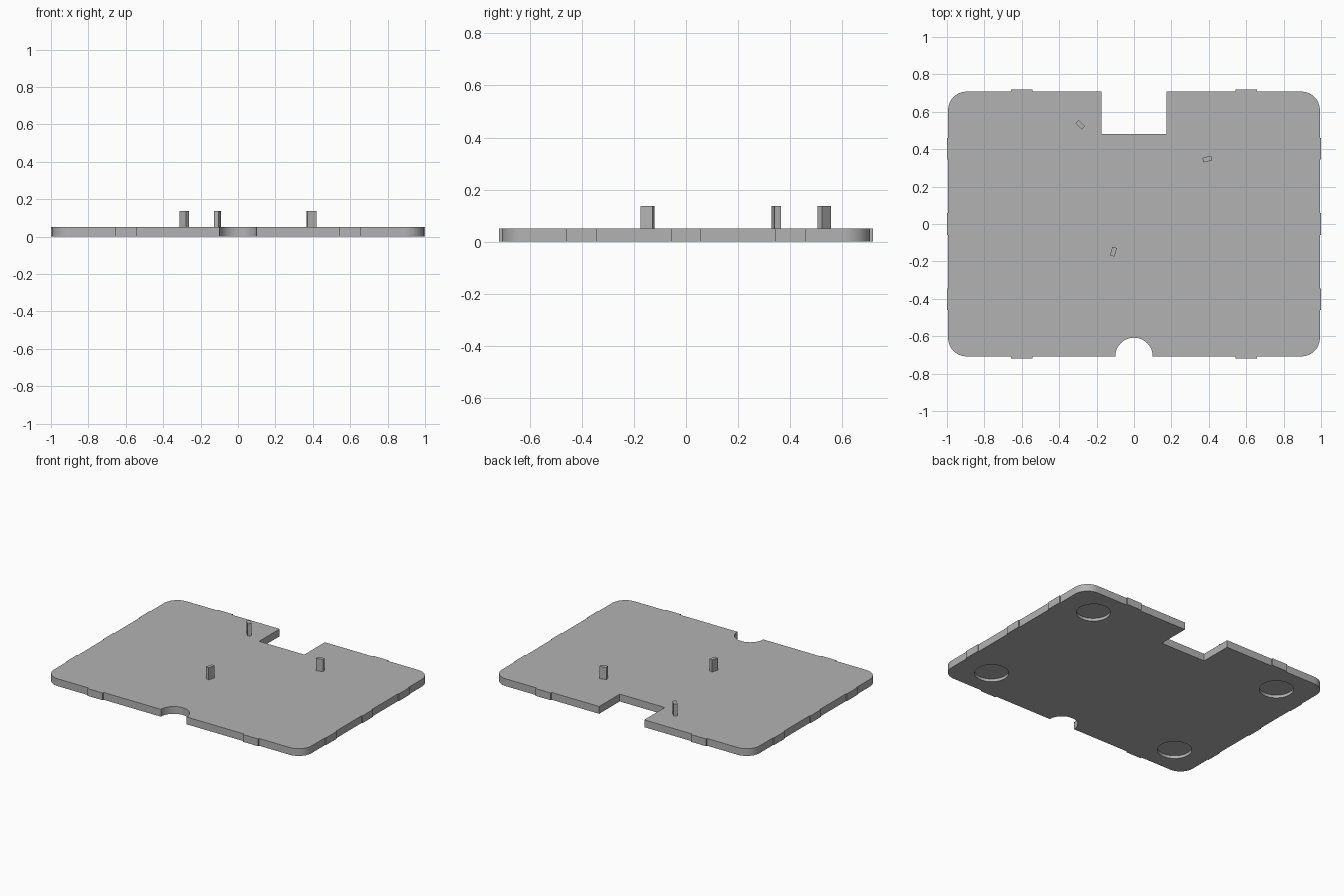
import bpy, bmesh, math
from mathutils import Matrix

cube = bpy.data.objects.get("Cube")
if cube:
    bpy.data.objects.remove(cube, do_unlink=True)

HALF_X, HALF_Y, THICK = 0.994, 0.708, 0.051
CORNER, TAB_HALF = 0.1, 0.058

grey = bpy.data.materials.new("plain grey")
grey.use_nodes = True
colour = (0.45, 0.45, 0.45, 1)
grey.diffuse_color = colour
grey.node_tree.nodes["Principled BSDF"].inputs["Base Color"].default_value = colour


def make_object(name, bm):
    bmesh.ops.recalc_face_normals(bm, faces=bm.faces)
    mesh = bpy.data.meshes.new(name)
    bm.to_mesh(mesh)
    bm.free()
    mesh.materials.append(grey)
    obj = bpy.data.objects.new(name, mesh)
    bpy.context.collection.objects.link(obj)
    return obj


def arc(cx, cy, r, start, end, steps):
    angles = [math.radians(start + (end - start) * i / steps) for i in range(steps + 1)]
    return [(cx + r * math.cos(a), cy + r * math.sin(a)) for a in angles]


def tab(t, edge, out):
    """Shallow snap tab as (distance along the edge, distance outward)."""
    a, b = t - TAB_HALF, t + TAB_HALF
    return [(a, edge), (a, edge + out), (b, edge + out), (b, edge)]


# Plate outline, counterclockwise: front, right, back and left edges
cx, cy = HALF_X - CORNER, HALF_Y - CORNER
front = [(t, -d) for c in (-0.6, 0.6) for t, d in tab(c, HALF_Y, 0.01)]
side = [(d, t) for c in (-0.402, 0, 0.402) for t, d in tab(c, HALF_X, 0.006)]
back = [(-x, -y) for x, y in front]
notch = [(0.174, HALF_Y), (0.174, 0.482), (-0.174, 0.482), (-0.174, HALF_Y)]
outline = (front[:4] + arc(0, -HALF_Y, 0.1, 180, 0, 24) + front[4:]
           + arc(cx, -cy, CORNER, -90, 0, 12) + side
           + arc(cx, cy, CORNER, 0, 90, 12) + back[:4] + notch + back[4:]
           + arc(-cx, cy, CORNER, 90, 180, 12) + [(-x, -y) for x, y in side]
           + arc(-cx, -cy, CORNER, 180, 270, 12))

bm = bmesh.new()
face = bm.faces.new([bm.verts.new((x, y, 0)) for x, y in outline])
top = bmesh.ops.extrude_face_region(bm, geom=[face])["geom"]
bmesh.ops.translate(bm, vec=(0, 0, THICK),
                    verts=[v for v in top if isinstance(v, bmesh.types.BMVert)])
plate = make_object("base_plate", bm)

# Round foot recesses cut into the underside
bm = bmesh.new()
for x in (-0.755, 0.755):
    for y in (-0.5, 0.5):
        bmesh.ops.create_cone(bm, cap_ends=True, segments=48, radius1=0.108,
                              radius2=0.108, depth=0.04,
                              matrix=Matrix.Translation((x, y, 0)))
cutter = make_object("foot_recess_cutter", bm)
cutter.hide_render = True
cut = plate.modifiers.new("foot_recesses", "BOOLEAN")
cut.operation = "DIFFERENCE"
cut.solver = "EXACT"
cut.object = cutter
bpy.context.view_layer.objects.active = plate
plate.select_set(True)
bpy.ops.object.modifier_apply(modifier=cut.name)
bpy.data.objects.remove(cutter, do_unlink=True)
bpy.ops.object.shade_smooth_by_angle(angle=math.radians(30))

# Upright locating pins, each turned about z
PIN_TOP = 0.136
pins = {"back_right_pin": (-0.287, 0.531, -45),
        "back_left_pin": (0.392, 0.347, 15),
        "front_pin": (-0.11, -0.148, 75)}
for name, (x, y, turn) in pins.items():
    bm = bmesh.new()
    bmesh.ops.create_cube(bm, size=1, matrix=Matrix.Diagonal((0.048, 0.025, PIN_TOP - THICK, 1)))
    pin = make_object(name, bm)
    pin.location = (x, y, (PIN_TOP + THICK) / 2)
    pin.rotation_euler.z = math.radians(turn)
